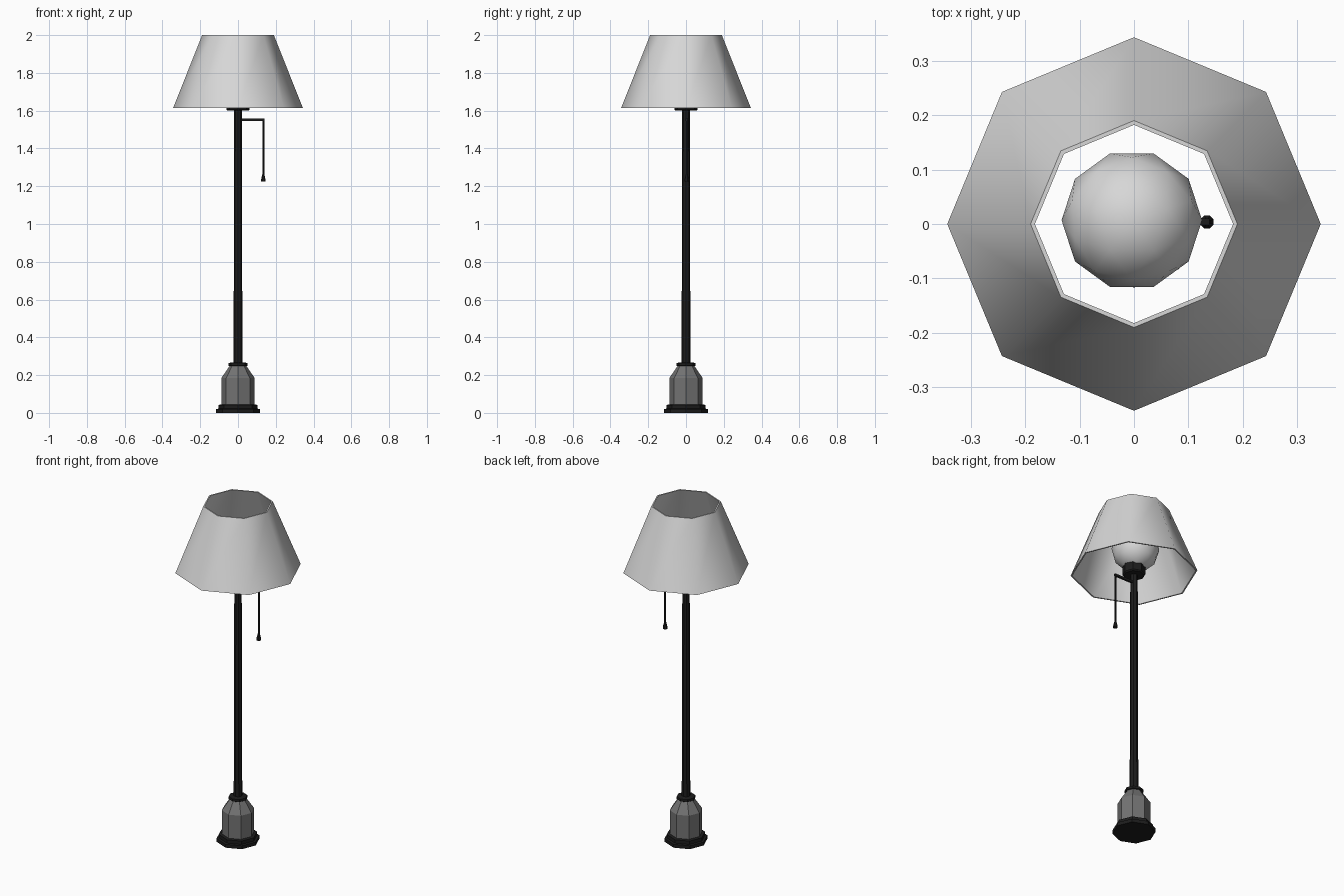
import bpy, bmesh
from math import pi, cos, sin, radians
from mathutils import Matrix

cube = bpy.data.objects.get("Cube")
if cube:
    bpy.data.objects.remove(cube, do_unlink=True)


def material(name, value):
    m = bpy.data.materials.new(name)
    m.use_nodes = True
    colour = (value, value, value, 1)
    m.diffuse_color = colour
    m.node_tree.nodes["Principled BSDF"].inputs["Base Color"].default_value = colour
    return m


black = material("black metal", 0.012)
grey = material("grey metal", 0.17)
white = material("off white", 0.68)


def finish(name, bm, mat, smooth_angle=0):
    """Turn a bmesh into an object, smooth up to the given angle."""
    bmesh.ops.recalc_face_normals(bm, faces=bm.faces)
    if smooth_angle:
        for f in bm.faces:
            f.smooth = True
        for e in bm.edges:
            e.smooth = e.calc_face_angle(0) < radians(smooth_angle)
    mesh = bpy.data.meshes.new(name)
    bm.to_mesh(mesh)
    bm.free()
    mesh.materials.append(mat)
    obj = bpy.data.objects.new(name, mesh)
    bpy.context.scene.collection.objects.link(obj)
    return obj


def lathe(name, profile, mat, sides=8, centre=(0, 0), turn=0, ring=False, smooth_angle=0):
    """Sweep (radius, height) points around z; cap the ends or close the ring."""
    bm = bmesh.new()
    loops = []
    for r, z in profile:
        angles = [turn + 2 * pi * i / sides for i in range(sides)]
        loops.append([bm.verts.new((centre[0] + r * cos(a), centre[1] + r * sin(a), z))
                      for a in angles])
    pairs = list(zip(loops, loops[1:]))
    if ring:
        pairs.append((loops[-1], loops[0]))
    else:
        bm.faces.new(loops[0])
        bm.faces.new(loops[-1])
    for a, b in pairs:
        for i in range(sides):
            j = (i + 1) % sides
            bm.faces.new((a[i], a[j], b[j], b[i]))
    return finish(name, bm, mat, smooth_angle)


# Stepped foot, faceted body and collar
lathe("foot", [(0.117, 0), (0.117, 0.02), (0.104, 0.022), (0.104, 0.042), (0.09, 0.045)], black)
lathe("base_body", [(0.088, 0.04), (0.088, 0.185), (0.042, 0.252)], grey)
lathe("collar", [(0.042, 0.245), (0.051, 0.25), (0.051, 0.264), (0.03, 0.268)], black)

# Slightly tapered pole and bulb socket
lathe("pole", [(0.0235, 0.26), (0.02, 1.61)], black)
lathe("socket", [(0.055, 1.6), (0.062, 1.606), (0.062, 1.655), (0.05, 1.665)], black)

# Bulb
bm = bmesh.new()
bmesh.ops.create_icosphere(bm, subdivisions=2, radius=0.129,
                           matrix=Matrix.Translation((-0.004, 0.007, 1.76)) @ Matrix.Rotation(pi / 10, 4, "Z"))
finish("bulb", bm, white, 60)

# Thin-walled lampshade, open at both ends
lathe("lampshade", [(0.343, 1.615), (0.19, 2), (0.182, 2), (0.335, 1.615)], white,
      ring=True, smooth_angle=50)

# Pull switch: arm, cord and weighted end
bm = bmesh.new()
bmesh.ops.create_cube(bm, size=1, matrix=Matrix.Translation((0.075, 0.004, 1.552))
                      @ Matrix.Diagonal((0.128, 0.012, 0.012, 1)))
finish("switch_arm", bm, black)
pull = (0.134, 0.004)
lathe("pull_cord", [(0.0055, 1.25), (0.0055, 1.552)], black, centre=pull, turn=pi / 8)
lathe("pull_weight", [(0.013, 1.225), (0.013, 1.234), (0.006, 1.262)], black,
      centre=pull, turn=pi / 8)
